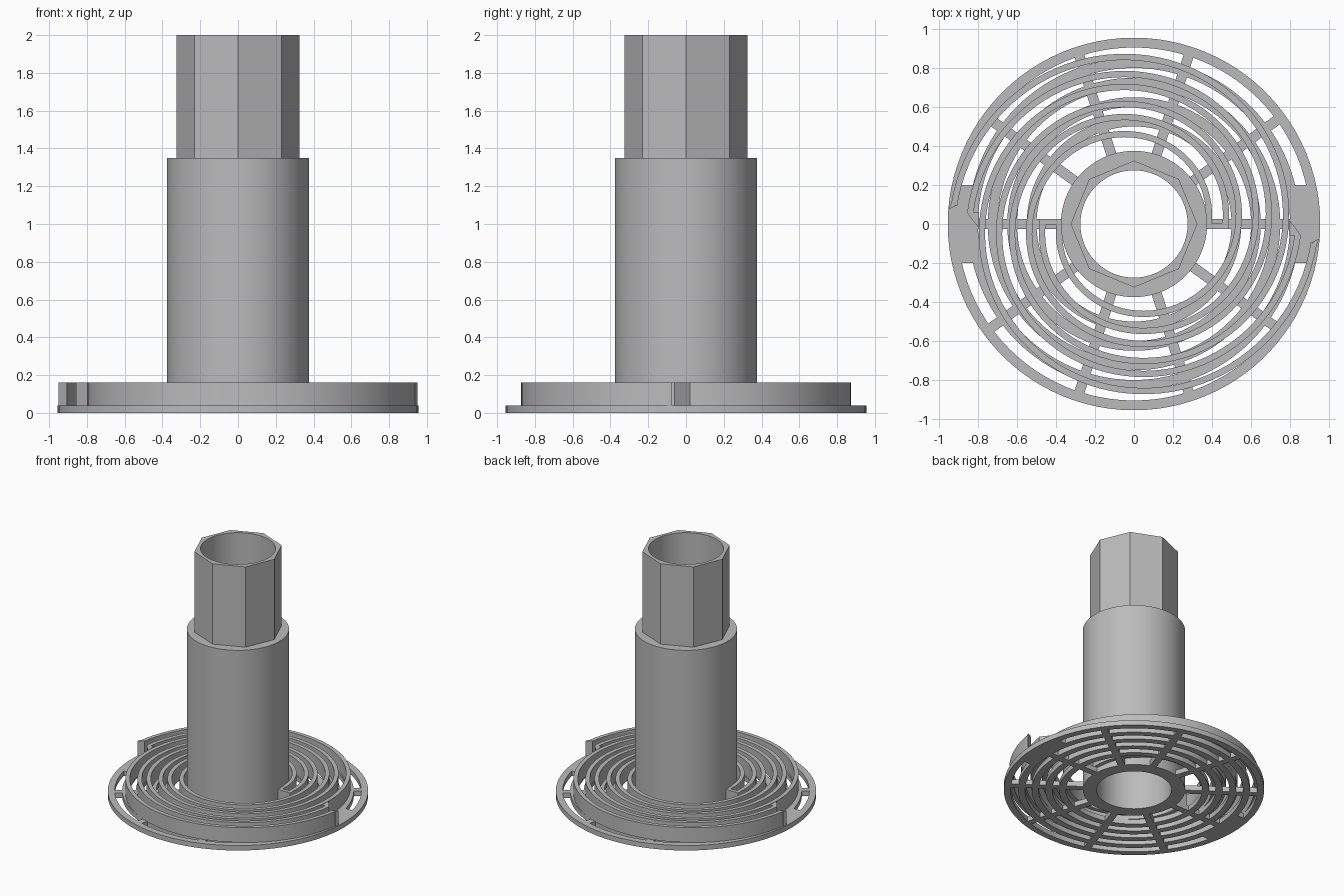
import bpy, bmesh, math
from math import pi, cos, sin, radians

if "Cube" in bpy.data.objects:
    bpy.data.objects.remove(bpy.data.objects["Cube"])

grey = bpy.data.materials.new("plain grey")
grey.diffuse_color = (0.5, 0.5, 0.5, 1)
grey.use_nodes = True
grey.node_tree.nodes["Principled BSDF"].inputs["Base Color"].default_value = grey.diffuse_color


def finish(name, bm):
    bmesh.ops.recalc_face_normals(bm, faces=bm.faces)
    mesh = bpy.data.meshes.new(name)
    bm.to_mesh(mesh)
    bm.free()
    mesh.materials.append(grey)
    ob = bpy.data.objects.new(name, mesh)
    bpy.context.collection.objects.link(ob)
    bpy.ops.object.select_all(action='DESELECT')
    ob.select_set(True)
    bpy.context.view_layer.objects.active = ob
    bpy.ops.object.shade_smooth_by_angle(angle=radians(30))
    return ob


def sweep(bm, inner, outer, angles, z0, z1, closed=False):
    """Rectangular section swept round z; inner and outer are radius functions."""
    rows = []
    for a in angles:
        rows.append([bm.verts.new((r * cos(a), r * sin(a), z))
                     for r, z in ((inner(a), z0), (outer(a), z0), (outer(a), z1), (inner(a), z1))])
    pairs = list(zip(rows, rows[1:]))
    if closed:
        pairs.append((rows[-1], rows[0]))
    else:
        bm.faces.new(rows[0])
        bm.faces.new(rows[-1])
    for p, q in pairs:
        for i in range(4):
            j = (i + 1) % 4
            bm.faces.new((p[i], p[j], q[j], q[i]))


def ring(name, inner, outer, z0, z1, n=96):
    bm = bmesh.new()
    out = outer if callable(outer) else (lambda a: outer)
    sweep(bm, lambda a: inner, out, [2 * pi * i / n for i in range(n)], z0, z1, True)
    return finish(name, bm)


def prism(bm, points, z0, z1, turn=0.0):
    c, s = cos(turn), sin(turn)
    pts = [(x * c - y * s, x * s + y * c) for x, y in points]
    low = [bm.verts.new((x, y, z0)) for x, y in pts]
    top = [bm.verts.new((x, y, z1)) for x, y in pts]
    bm.faces.new(low)
    bm.faces.new(top)
    for i in range(len(pts)):
        j = (i + 1) % len(pts)
        bm.faces.new((low[i], low[j], top[j], top[i]))


def rect(x0, x1, y0, y1):
    return [(x0, y0), (x1, y0), (x1, y1), (x0, y1)]


# central column: round tube below, octagonal tube with the same bore above
BORE, BASE, WALL_TOP = 0.275, 0.04, 0.16
ring("round_tube", BORE, 0.375, 0, 1.35)


def octagon(a):
    return 0.325 * cos(pi / 8) / cos(a % (pi / 4) - pi / 8)


ring("octagonal_tube", BORE, octagon, 1.35, 2.0)

# slotted base: concentric rings joined by ten spokes
for i, r in enumerate((0.5, 0.6, 0.7, 0.8, 0.905)):
    ring(f"base_ring_{i + 1}", r, r + 0.05, 0, BASE)

bm = bmesh.new()
for i in range(10):
    prism(bm, rect(0.36, 0.92, -0.026, 0.026), 0, BASE, i * pi / 5)
finish("base_spokes", bm)

# solid pads under the two channel mouths
bm = bmesh.new()
for turn in (0, pi):
    prism(bm, [(0.80, -0.2), (0.915, -0.2), (0.945, 0), (0.915, 0.2), (0.80, 0.2)], 0, BASE, turn)
finish("mouth_pads", bm)

# two interleaved spiral channels, each with two walls
START, PITCH, HALF, EDGE = 0.425, 0.309, 0.028, 0.06


def spiral_channel(name, turn):
    def radius(offset):
        return lambda a: START + PITCH * (a - turn) / (2 * pi) + offset

    def steps(end):
        return [turn + radians(end) * i / 150 for i in range(151)]

    bm = bmesh.new()
    sweep(bm, radius(-EDGE), radius(-HALF), steps(536), BASE, WALL_TOP)
    sweep(bm, radius(HALF), radius(EDGE), steps(534), BASE, WALL_TOP)
    # closed inner end
    prism(bm, rect(START - EDGE, START + EDGE, -0.025, 0.004), BASE, WALL_TOP, turn)
    # flared lips at the open outer end
    prism(bm, [(-0.858, 0.06), (-0.797, -0.02), (-0.795, 0.06)], BASE, WALL_TOP, turn)
    prism(bm, [(-0.909, 0.095), (-0.951, 0.075), (-0.941, 0.099)], BASE, WALL_TOP, turn)
    finish(name, bm)


spiral_channel("spiral_channel_a", 0)
spiral_channel("spiral_channel_b", pi)
